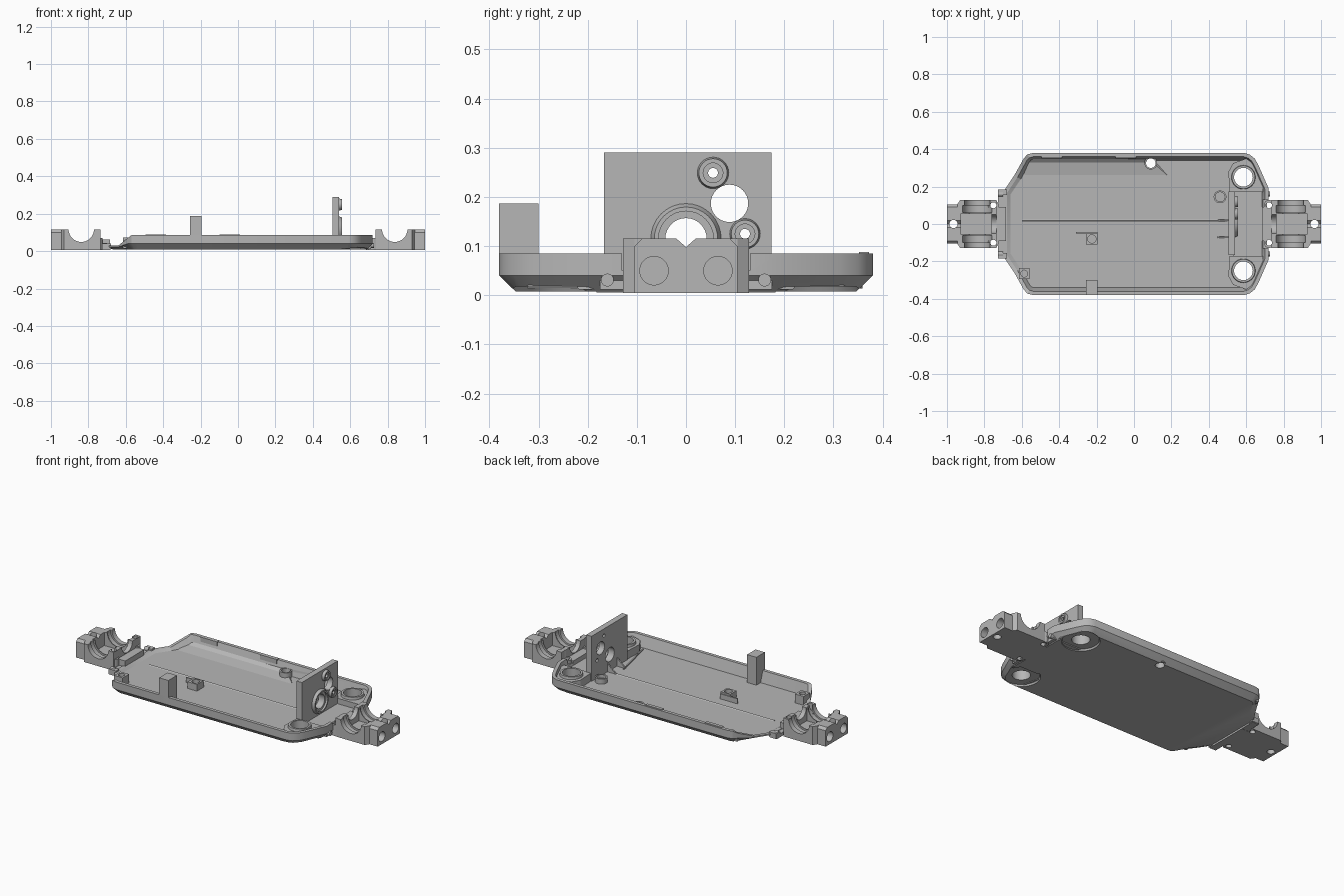
import bpy, bmesh, math
from mathutils import Vector, Matrix

if "Cube" in bpy.data.objects:
    bpy.data.objects.remove(bpy.data.objects["Cube"])

grey = bpy.data.materials.new("plain_grey")
grey.diffuse_color = (0.47, 0.47, 0.47, 1)
grey.use_nodes = True
grey.node_tree.nodes["Principled BSDF"].inputs["Base Color"].default_value = grey.diffuse_color


def finish(name, bm):
    bmesh.ops.recalc_face_normals(bm, faces=bm.faces)
    me = bpy.data.meshes.new(name)
    bm.to_mesh(me)
    bm.free()
    me.materials.append(grey)
    ob = bpy.data.objects.new(name, me)
    bpy.context.collection.objects.link(ob)
    return ob


def loft(name, rings):
    bm = bmesh.new()
    vs = [[bm.verts.new(p) for p in r] for r in rings]
    n = len(vs[0])
    for a, b in zip(vs, vs[1:]):
        for i in range(n):
            j = (i + 1) % n
            bm.faces.new((a[i], a[j], b[j], b[i]))
    bm.faces.new(vs[0])
    bm.faces.new(vs[-1])
    return finish(name, bm)


def prism(name, pts, lo, hi, axis="z"):
    put = {"z": lambda a, b, c: (a, b, c), "y": lambda a, b, c: (a, c, b),
           "x": lambda a, b, c: (c, a, b)}[axis]
    return loft(name, [[put(a, b, c) for a, b in pts] for c in (lo, hi)])


def box(name, x0, x1, y0, y1, z0, z1):
    return prism(name, [(x0, y0), (x1, y0), (x1, y1), (x0, y1)], z0, z1)


def cyl(name, a, b, r, lo, hi, axis="z", r2=None):
    """Cylinder or cone centred at (a, b) in the plane across its axis."""
    put = {"z": lambda u, v, c: (u, v, c), "y": lambda u, v, c: (u, c, v),
           "x": lambda u, v, c: (c, u, v)}[axis]
    ring = lambda rad, c: [put(a + rad * math.cos(t * math.pi / 16),
                               b + rad * math.sin(t * math.pi / 16), c) for t in range(32)]
    return loft(name, [ring(r, lo), ring(r if r2 is None else r2, hi)])


def cut(targets, cutter):
    for ob in targets:
        m = ob.modifiers.new("cut", "BOOLEAN")
        m.operation, m.solver, m.object = "DIFFERENCE", "EXACT", cutter
        bpy.context.view_layer.update()
        dg = bpy.context.evaluated_depsgraph_get()
        me = bpy.data.meshes.new_from_object(ob.evaluated_get(dg))
        ob.modifiers.clear()
        ob.data = me
    bpy.data.objects.remove(cutter)


# Tray: rounded outline lofted from the chamfered base over the rim to the floor
half = [(.72, .19), (.665, .315), (.645, .35), (.62, .37), (.59, .38), (-.54, .38),
        (-.57, .372), (-.59, .35), (-.64, .26), (-.70, .17)]
outline = half + [(x, -y) for x, y in reversed(half)]


def inset(d):
    out, n = [], len(outline)
    for i in range(n):
        p, q, r = (Vector(outline[k % n]) for k in (i - 1, i, i + 1))
        e1, e2 = (q - p).normalized(), (r - q).normalized()
        n1, n2 = Vector((-e1.y, e1.x)), Vector((-e2.y, e2.x))
        out.append(q + (n1 + n2) * d / (1 + n1.dot(n2)))
    return out


def rim(x):
    return .03 + .055 * min(1, max(0, (x + .64) / .07))


ring = lambda d, f: [(p.x, p.y, f(o[0])) for p, o in zip(inset(d), outline)]
tray = loft("tray", [ring(.033, lambda x: .008), ring(0, lambda x: min(.04, rim(x) - .008)),
                     ring(0, rim), ring(.02, rim), ring(.04, lambda x: .02)])
cut([tray], box("cutter", .66, .8, -.13, .13, .05, .2))

# Raised pods with the two large round openings
pods = []
for s in (1, -1):
    pods.append(prism("opening_pod", [(x, s * y) for x, y in
                [(.51, .17), (.505, .28), (.53, .325), (.60, .35), (.64, .32), (.69, .2), (.69, .17)]],
                .012, .068))
    pods.append(cyl("opening_collar", .585, s * .25, .072, .015, .083, r2=.062))
for s in (1, -1):
    cut([tray] + pods, cyl("cutter", .585, s * .25, .05, -.1, .2))
    cut([tray] + pods, cyl("cutter", .585, s * .25, .115, -.01, .018, r2=.1))

# Low deck between the pods, behind the bulkhead
box("rear_deck", .53, .71, -.175, .175, .012, .035)

# Bulkhead plate with arch, bosses and holes
plate = box("bulkhead", .505, .54, -.167, .174, .015, .29)
parts = [plate]
for y, z, r in [(.055, .249, .034), (.12, .125, .033), (0, .115, .076)]:
    parts.append(cyl("bulkhead_boss", y, z, r, .53, .556, "x", r2=r * .85))
for y, z, r in [(.0885, .187, .038), (0, .115, .042), (.055, .249, .01), (.12, .125, .01)]:
    cut(parts, cyl("cutter", y, z, r, .4, .7, "x"))
cut(parts, cyl("cutter", 0, .115, .056, .545, .6, "x"))
cut(parts, cyl("cutter", .055, .249, .02, .55, .6, "x"))
cut(parts, cyl("cutter", .12, .125, .02, .55, .6, "x"))

# Bulkhead gussets and a low curved rib
for y in (.02, -.07):
    prism("bulkhead_gusset", [(.445, .018), (.51, .018), (.51, .075)], y - .004, y + .004, "y")
prism("floor_rib", [(.445, -.05), (.452, -.05), (.515, -.325), (.508, -.325)], .015, .026)


# Gear cradle at each end
def cradle(s):
    hp = [(.685, .09), (.735, .09), (.735, .128), (.93, .128), (.945, .105), (1.0, .105)]
    body = prism("gear_cradle", [(s * x, y) for x, y in hp] +
                 [(s * x, -y) for x, y in reversed(hp)], .005, .115)
    span = lambda a, b: sorted((s * a, s * b))
    cx = s * .838
    # bearing saddles, gear cavity and shaft channel
    cut([body], cyl("cutter", cx, .117, .068, -.2, .2, "y"))
    for y in (-.08, .08):
        cut([body], cyl("cutter", cx, .117, .078, y - .018, y + .018, "y"))
    cut([body], box("cutter", *span(.762, .925), -.056, .056, .035, .2))
    cut([body], cyl("cutter", 0, .115, .05, *span(.6, .83), "x"))
    cut([body], box("cutter", *span(.6, .735), -.2, .2, .062, .2))
    # corner relief, end notch and fastener holes
    for y in (-1, 1):
        cut([body], prism("cutter", [(y * .085, .12), (y * .11, .12), (y * .11, .095)],
                          *span(.945, 1.1), "x"))
        cut([body], cyl("cutter", y * .065, .05, .029, *span(.955, 1.1), "x"))
    cut([body], cyl("cutter", s * .965, 0, .022, -.1, .2))
    cut([body], prism("cutter", [(-.025, .12), (.025, .12), (0, .098)], *span(.9, 1.1), "x"))
    # flanking screw posts
    x = .722 if s > 0 else .752
    for y in (-.1, .1):
        post = cyl("screw_post", s * x, y, .028, .006, .07)
        cut([post, body, tray], cyl("cutter", s * x, y, .016, -.1, .3))
        cyl("side_pin", y * 1.6, .031, .013, *span(.70, .728), "x")


cradle(1)
cradle(-1)

# Low cross lip at the narrow end
box("end_lip", -.728, -.685, -.182, .182, .006, .026)
for s in (1, -1):
    box("lip_block", -.728, -.68, s * .17 - .015, s * .17 + .015, .01, .04)

# Tall post on the side wall
box("wall_post", -.257, -.195, -.38, -.30, .04, .187)
box("wall_post_foot", -.257, -.195, -.345, -.30, .015, .06)

# Corner block
corner = box("corner_block", -.615, -.558, -.295, -.235, .015, .073)
cut([corner], cyl("cutter", -.587, -.265, .018, .04, .1))

# Floor clip block with fin
clip = box("floor_clip", -.257, -.195, -.11, -.05, .015, .06)
cut([clip], cyl("cutter", -.225, -.08, .022, .04, .1))
box("clip_fin", -.31, -.195, -.052, -.044, .015, .05)

# Ramp along the back wall
ramp = loft("side_ramp", [[(x0, .25, .018), (x0, .352, .018), (x0, .352, .05), (x0, .33, .032)]
                          if x0 < 0 else
                          [(.19, .25, .018), (.1, .352, .018), (.1, .352, .05), (.1, .33, .032)]
                          for x0 in (-.585, .19)])

# Hollow floor bosses
for x, y, r, h, z0 in [(.09, .325, .034, .055, -.1), (.46, .145, .034, .05, .03)]:
    boss = cyl("floor_boss", x, y, r, .014, h)
    cut([boss, tray, ramp], cyl("cutter", x, y, r * .75, z0, .3))

# Small pads on the back wall and the floor crease
for x in (-.44, -.045):
    box("wall_pad", x - .055, x + .055, .352, .372, .06, .088)
prism("floor_crease", [(.008, .018), (.028, .018), (.018, .024)], -.6, .5, "x")

# Crisp edges with smooth round surfaces
bpy.ops.object.select_all(action="SELECT")
bpy.context.view_layer.objects.active = tray
bpy.ops.object.shade_smooth_by_angle(angle=math.radians(25))
